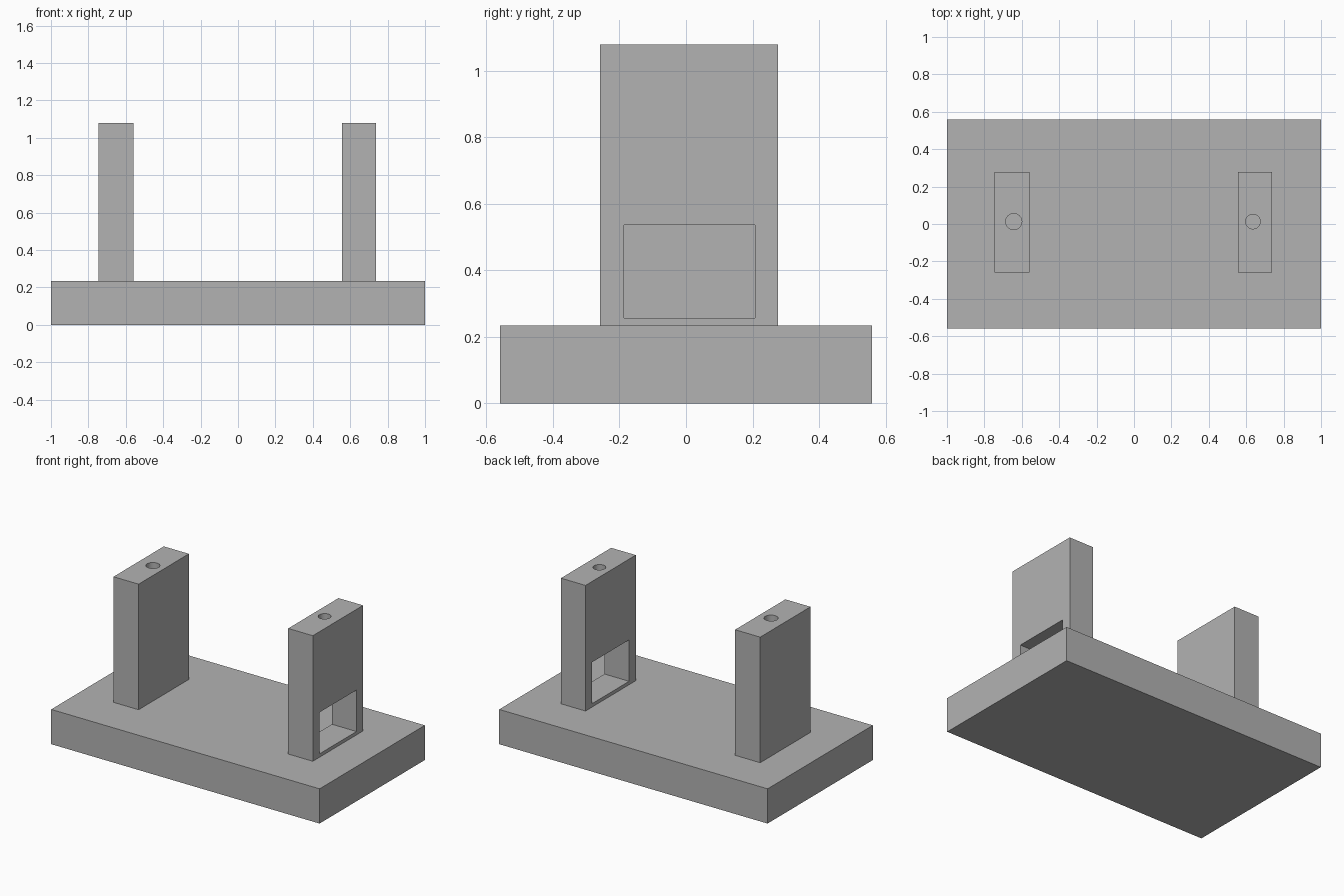
import bpy
import bmesh
from mathutils import Matrix, Vector

cube = bpy.data.objects.get("Cube")
if cube:
    bpy.data.objects.remove(cube, do_unlink=True)

# One plain grey for the whole model
grey = bpy.data.materials.new("plain grey")
grey.use_nodes = True
grey.diffuse_color = (0.45, 0.45, 0.45, 1)
grey.node_tree.nodes["Principled BSDF"].inputs["Base Color"].default_value = (0.45, 0.45, 0.45, 1)

BASE_TOP = 0.234
TOWER_TOP = 1.08
HOLE_DEPTH = 0.4


def add_object(name, bm):
    mesh = bpy.data.meshes.new(name)
    bm.to_mesh(mesh)
    bm.free()
    mesh.materials.append(grey)
    obj = bpy.data.objects.new(name, mesh)
    bpy.context.collection.objects.link(obj)
    return obj


def box(name, low, high):
    low, high = Vector(low), Vector(high)
    bm = bmesh.new()
    bmesh.ops.create_cube(bm, size=1)
    bmesh.ops.scale(bm, vec=high - low, verts=bm.verts)
    bmesh.ops.translate(bm, vec=(low + high) / 2, verts=bm.verts)
    return add_object(name, bm)


def rod(name, x, y, radius, low, high):
    bm = bmesh.new()
    bmesh.ops.create_cone(bm, cap_ends=True, segments=48, radius1=radius, radius2=radius,
                          depth=high - low, matrix=Matrix.Translation((x, y, (low + high) / 2)))
    return add_object(name, bm)


def cut(target, cutter):
    cutter.hide_render = True
    cutter.hide_viewport = True
    cutter.display_type = 'WIRE'
    mod = target.modifiers.new(cutter.name, 'BOOLEAN')
    mod.operation = 'DIFFERENCE'
    mod.solver = 'EXACT'
    mod.object = cutter
    # Apply the cut, then discard the cutter
    bpy.context.view_layer.update()
    graph = bpy.context.evaluated_depsgraph_get()
    target_mesh = bpy.data.meshes.new_from_object(target.evaluated_get(graph))
    target.modifiers.clear()
    target.data = target_mesh
    bpy.data.objects.remove(cutter, do_unlink=True)


# Base slab
box("base", (-1, -0.56, 0), (1, 0.56, BASE_TOP))

# Two uprights, each with a round hole sunk into the top
uprights = {}
for side, x0, x1, hole_x, radius in (("right", -0.747, -0.56, -0.643, 0.043),
                                     ("left", 0.555, 0.738, 0.636, 0.039)):
    tower = box(side + "_upright", (x0, -0.258, BASE_TOP), (x1, 0.277, TOWER_TOP))
    cut(tower, rod(side + "_hole_cutter", hole_x, 0.013, radius,
                   TOWER_TOP - HOLE_DEPTH, TOWER_TOP + 0.1))
    uprights[side] = tower

# Rectangular window through the left upright
cut(uprights["left"], box("window_cutter", (0.4, -0.187, 0.257), (0.9, 0.207, 0.536)))

# Smooth the hole walls, keep every edge sharp
bpy.ops.object.select_all(action='DESELECT')
for tower in uprights.values():
    tower.select_set(True)
    bpy.context.view_layer.objects.active = tower
bpy.ops.object.shade_smooth_by_angle()
